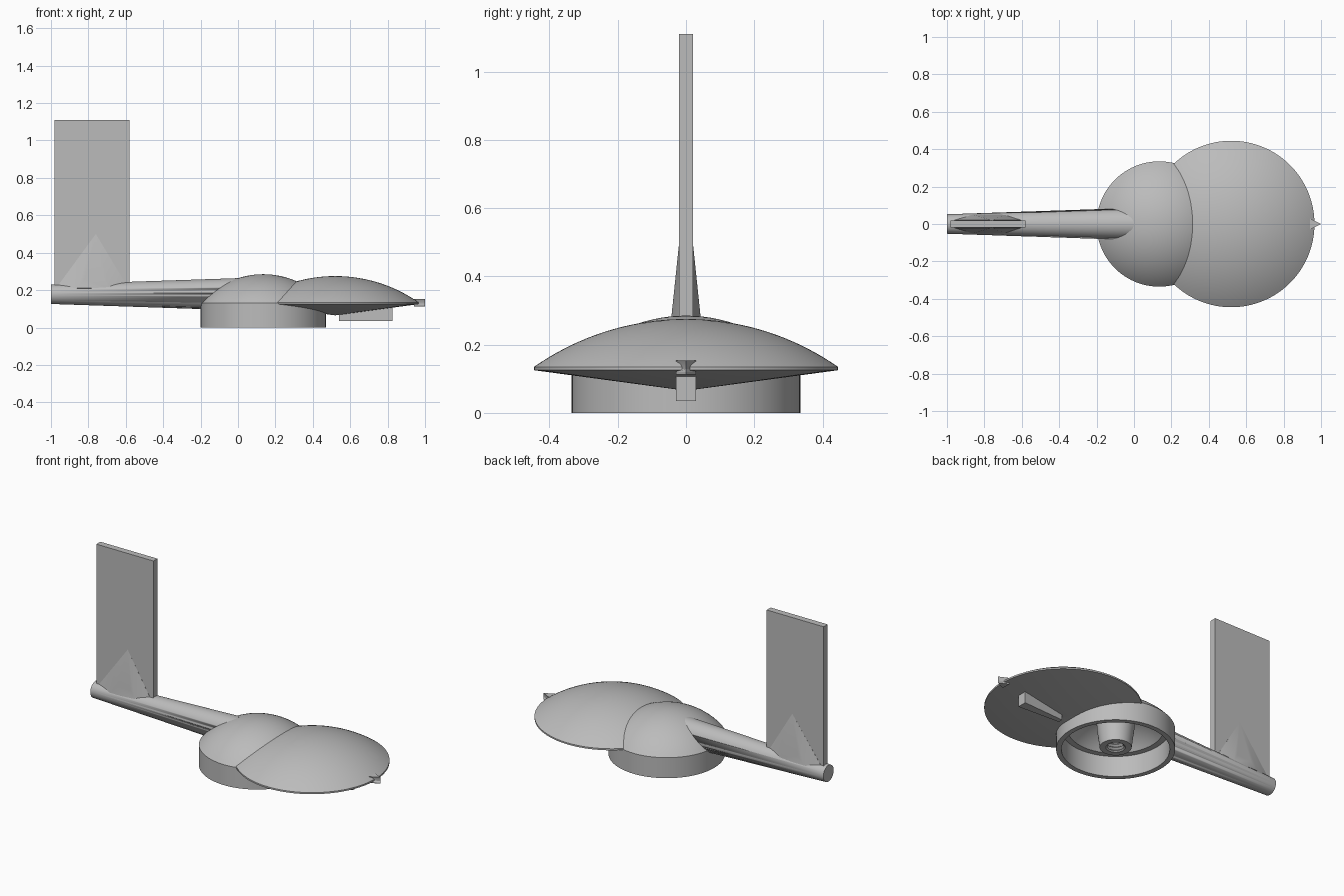
import bpy, bmesh, math
from mathutils import Vector

if "Cube" in bpy.data.objects:
    bpy.data.objects.remove(bpy.data.objects["Cube"])

grey = bpy.data.materials.new("plain grey")
grey.use_nodes = True
colour = (0.5, 0.5, 0.5, 1)
grey.diffuse_color = colour
grey.node_tree.nodes["Principled BSDF"].inputs["Base Color"].default_value = colour


def finish(name, bm):
    """Turn a bmesh into a smooth-by-angle object."""
    bmesh.ops.recalc_face_normals(bm, faces=bm.faces)
    mesh = bpy.data.meshes.new(name)
    bm.to_mesh(mesh)
    bm.free()
    mesh.materials.append(grey)
    obj = bpy.data.objects.new(name, mesh)
    bpy.context.collection.objects.link(obj)
    bpy.ops.object.select_all(action='DESELECT')
    obj.select_set(True)
    bpy.context.view_layer.objects.active = obj
    bpy.ops.object.shade_smooth_by_angle(angle=math.radians(30))
    return obj


def lathe(name, profile, x, segments=96):
    """Spin an (r, z) profile around a vertical axis at x."""
    bm = bmesh.new()
    verts = [bm.verts.new((x + r, 0, z)) for r, z in profile]
    edges = [bm.edges.new(pair) for pair in zip(verts, verts[1:])]
    bmesh.ops.spin(bm, geom=verts + edges, cent=(x, 0, 0), axis=(0, 0, 1),
                   angle=math.tau, steps=segments, use_duplicate=False)
    bmesh.ops.remove_doubles(bm, verts=bm.verts, dist=1e-5)
    return finish(name, bm)


def cap(radius, z0, z1, steps=16):
    """Circular arc from the rim up to the axis."""
    h = z1 - z0
    big = (radius ** 2 + h ** 2) / (2 * h)
    a = math.asin(radius / big)
    return [(big * math.sin(a * (1 - i / steps)),
             z1 - big + big * math.cos(a * (1 - i / steps)))
            for i in range(steps + 1)]


def hull(name, points):
    bm = bmesh.new()
    for p in points:
        bm.verts.new(p)
    bmesh.ops.convex_hull(bm, input=bm.verts)
    return finish(name, bm)


def mirrored(points):
    return [(x, s * y, z) for x, y, z in points for s in (1, -1)]


def cut(obj, cutter):
    mod = obj.modifiers.new("hollow", 'BOOLEAN')
    mod.operation = 'DIFFERENCE'
    mod.solver = 'EXACT'
    mod.object = cutter
    bpy.context.view_layer.objects.active = obj
    bpy.ops.object.modifier_apply(modifier=mod.name)


BOWL_X, DISH_X = 0.135, 0.52

# Hollow round base with a domed top
inside = [(0.305, 0), (0.305, 0.13)] + cap(0.27, 0.13, 0.255)
outside = [(0.335, 0), (0.335, 0.13)] + cap(0.335, 0.13, 0.285)[1:]
lathe("domed_base", inside[::-1] + outside, BOWL_X)

# Threaded socket inside the base
thread = [(0.058 if i % 2 else 0.046, 0.02 + 0.01 * i) for i in range(9)]
lathe("threaded_socket", [(0.112, 0.24), (0.105, 0.13), (0.09, 0.013), (0.055, 0.013)]
      + thread + [(0, 0.1)], BOWL_X, 48)

# Broad dish: domed above, shallow cone below
dish = lathe("dish", [(0, 0.065), (0.445, 0.125)] + cap(0.445, 0.135, 0.275, 24), DISH_X, 128)

# Tapered tail boom
bm = bmesh.new()
bmesh.ops.create_cone(bm, cap_ends=True, segments=64, radius1=0.052, radius2=0.086, depth=1)
for v in bm.verts:
    v.co = Vector((v.co.z - 0.5, v.co.y, 0.178 + v.co.x))
boom = finish("tail_boom", bm)

# Clear the dish and boom out of the hollow base
void = lathe("hollow_cutter", [(0, -0.1), (0.308, -0.1), (0.308, 0.133)]
             + cap(0.273, 0.133, 0.258), BOWL_X)
for part in (dish, boom):
    cut(part, void)
bpy.data.objects.remove(void)

# Upright tail fin and the flared root that joins it to the boom
hull("tail_fin", mirrored([(x, 0.02, z) for x in (-0.98, -0.58) for z in (0.2, 1.11)]))
hull("fin_root", mirrored([(-0.98, 0.021, 0.2), (-0.86, 0.05, 0.21), (-0.69, 0.05, 0.21),
                           (-0.58, 0.021, 0.2), (-0.82, 0.045, 0.26), (-0.72, 0.045, 0.26),
                           (-0.76, 0.02, 0.5)]))

# Pointed nose tab with a pinched waist
bm = bmesh.new()
rings = []
for half, z in ((0.03, 0.113), (0.03, 0.12), (0.02, 0.128), (0.02, 0.14), (0.03, 0.153)):
    rings.append([bm.verts.new(p) for p in ((0.94, half, z), (0.94, -half, z), (1.0, 0, z))])
for low, high in zip(rings, rings[1:]):
    for i in range(3):
        j = (i + 1) % 3
        bm.faces.new((low[i], low[j], high[j], high[i]))
bm.faces.new(rings[0])
bm.faces.new(rings[-1])
finish("nose_tab", bm)

# Wedge-shaped keel under the dish
hull("keel", mirrored([(x, y, z) for x, y in ((0.54, 0.014), (0.825, 0.03))
                       for z in (0.035, 0.112)]))
